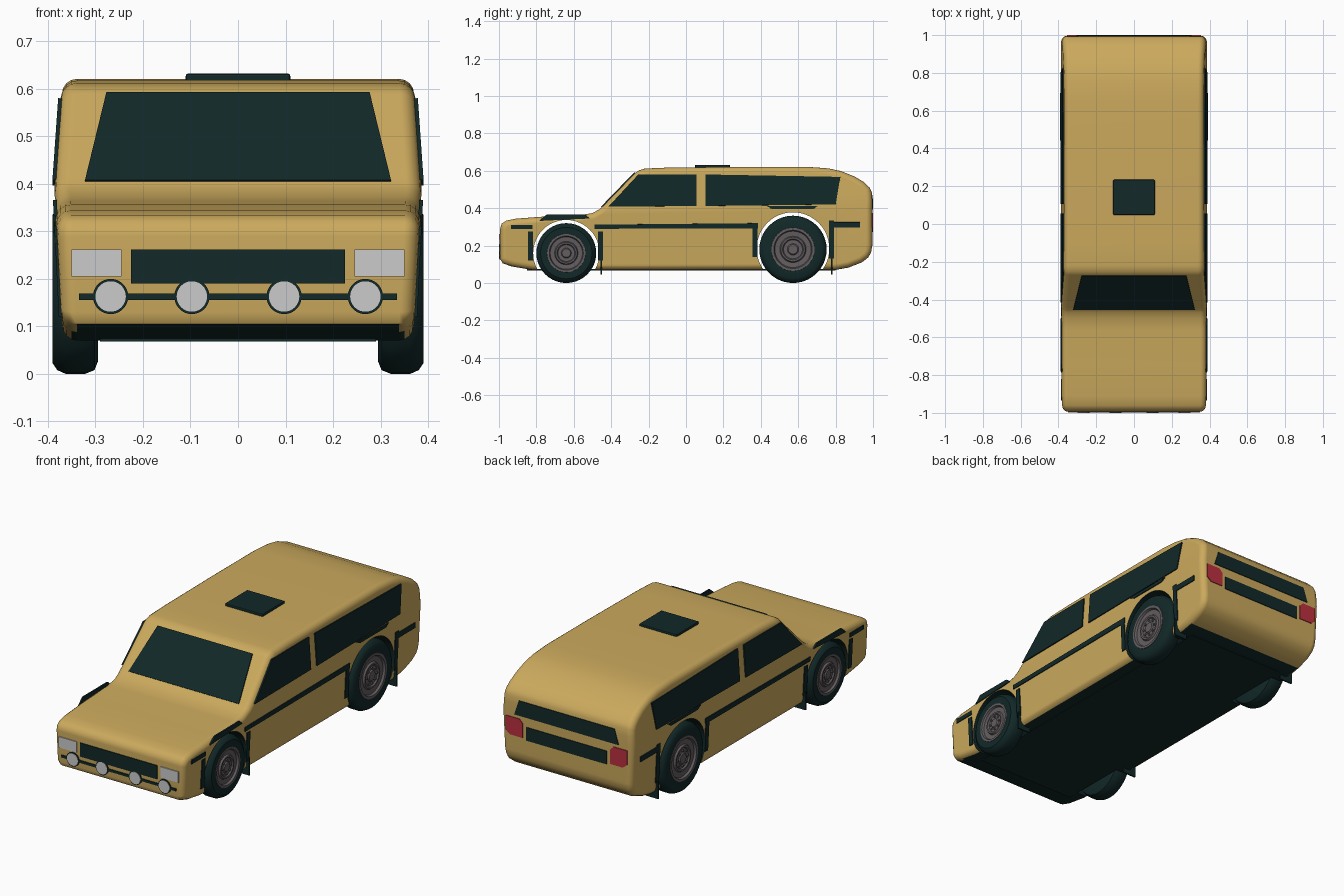
import bpy, bmesh, math
from mathutils import Vector, Matrix

if "Cube" in bpy.data.objects:
    bpy.data.objects.remove(bpy.data.objects["Cube"])


def material(name, rgb):
    m = bpy.data.materials.new(name)
    m.use_nodes = True
    m.diffuse_color = (*rgb, 1)
    m.node_tree.nodes["Principled BSDF"].inputs["Base Color"].default_value = (*rgb, 1)
    return m


PAINT = material("sand_paint", (0.6, 0.4, 0.11))
DARK = material("dark_green_black", (0.006, 0.021, 0.021))
GREY = material("wheel_grey", (0.125, 0.11, 0.115))
WHITE = material("lamp_white", (0.6, 0.6, 0.6))
RED = material("tail_red", (0.5, 0.03, 0.05))


def finish(name, bm, *mats, smooth=None):
    bmesh.ops.recalc_face_normals(bm, faces=bm.faces)
    me = bpy.data.meshes.new(name)
    bm.to_mesh(me)
    bm.free()
    ob = bpy.data.objects.new(name, me)
    bpy.context.collection.objects.link(ob)
    for m in mats:
        me.materials.append(m)
    if smooth:
        shade(ob, smooth)
    return ob


def shade(ob, degrees):
    bpy.ops.object.select_all(action="DESELECT")
    ob.select_set(True)
    bpy.context.view_layer.objects.active = ob
    bpy.ops.object.shade_smooth_by_angle(angle=math.radians(degrees))


def plate(name, pts, mat, thick=0.008):
    """Thin flat panel centred on a polygon."""
    bm = bmesh.new()
    pts = [Vector(p) for p in pts]
    n = (pts[1] - pts[0]).cross(pts[2] - pts[0]).normalized() * thick / 2
    a = [bm.verts.new(p - n) for p in pts]
    b = [bm.verts.new(p + n) for p in pts]
    bm.faces.new(a)
    bm.faces.new(b)
    for i in range(len(pts)):
        j = (i + 1) % len(pts)
        bm.faces.new((a[i], a[j], b[j], b[i]))
    return finish(name, bm, mat)


def cylinder(bm, radius, depth, centre, axis):
    rot = Matrix.Rotation(math.pi / 2, 4, axis)
    bmesh.ops.create_cone(bm, cap_ends=True, segments=48, radius1=radius, radius2=radius,
                          depth=depth, matrix=Matrix.Translation(centre) @ rot)


def box(name, lo, hi, mat):
    bm = bmesh.new()
    lo, hi = Vector(lo), Vector(hi)
    m = Matrix.Translation((lo + hi) / 2) @ Matrix.Diagonal((*(hi - lo), 1))
    bmesh.ops.create_cube(bm, size=1, matrix=m)
    return finish(name, bm, mat)


def half_width(z):
    return 0.386 - (z - 0.4) * 0.07 if z > 0.4 else 0.386 - (0.4 - z) * 0.05


# wheel name: (y, tyre radius, arch radius, arch centre height)
WHEELS = {"front": (-0.64, 0.16, 0.177, 0.16), "rear": (0.572, 0.18, 0.194, 0.184)}

# Body: side profile extruded across, narrowed towards the roof, rim rounded
profile = [(-.82, .07), (-.93, .088), (-.98, .105), (-.994, .13), (-.994, .29), (-.985, .318),
           (-.96, .334), (-.91, .344), (-.75, .356), (-.56, .364), (-.5, .374), (-.465, .393),
           (-.44, .415), (-.27, .59), (-.25, .603), (-.22, .612), (-.1, .617), (.3, .621),
           (.65, .621), (.76, .613), (.83, .598), (.9, .57), (.95, .54), (.982, .51),
           (.993, .485), (.996, .45), (.996, .2), (.99, .165), (.975, .137), (.94, .11),
           (.87, .083), (.8, .07)]
bm = bmesh.new()
face = bm.faces.new([bm.verts.new((-1, y, z)) for y, z in profile])
ext = bmesh.ops.extrude_face_region(bm, geom=[face])["geom"]
for v in ext:
    if isinstance(v, bmesh.types.BMVert):
        v.co.x = 1
bmesh.ops.recalc_face_normals(bm, faces=bm.faces)
bmesh.ops.bisect_plane(bm, geom=bm.verts[:] + bm.edges[:] + bm.faces[:],
                       plane_co=(0, 0, 0.4), plane_no=(0, 0, 1))
for v in bm.verts:
    v.co.x *= half_width(v.co.z)
rim = [e for e in bm.edges if e.verts[0].co.x * e.verts[1].co.x > 0
       and any(abs(f.normal.x) < 0.5 for f in e.link_faces)]
bmesh.ops.bevel(bm, geom=rim, offset=0.032, segments=4, profile=0.5,
                affect="EDGES", clamp_overlap=False)
body = finish("body", bm, PAINT, DARK)

# Wheel arches cut through the body
for end, (y, r, arch, cz) in WHEELS.items():
    bm = bmesh.new()
    cylinder(bm, arch, 2, (0, y, cz), "Y")
    cutter = finish(end + "_arch_cutter", bm, DARK)
    cutter.hide_render = True
    cutter.hide_set(True)
    mod = body.modifiers.new(end + "_arch", "BOOLEAN")
    mod.operation, mod.object, mod.solver = "DIFFERENCE", cutter, "EXACT"
    bpy.ops.object.select_all(action="DESELECT")
    bpy.context.view_layer.objects.active = body
    body.select_set(True)
    bpy.ops.object.modifier_apply(modifier=mod.name)
    bpy.data.objects.remove(cutter)

# Dark underside and arch linings
for p in body.data.polygons:
    lining = abs(p.normal.x) < 0.1 and any(
        math.hypot(p.center.y - y, p.center.z - cz) < arch + 0.004
        for y, r, arch, cz in WHEELS.values())
    p.material_index = 1 if lining or p.normal.z < -0.94 else 0
shade(body, 40)
body.modifiers.new("even_normals", "WEIGHTED_NORMAL").keep_sharp = True
box("floor_pan", (-0.29, -0.85, 0.068), (0.29, 0.8, 0.076), DARK)

# Side panels, given as (y, z) outlines
SIDE = {
    "front_side_window": [(-.415, .408), (-.255, .58), (.055, .58), (.055, .412)],
    "rear_side_window": [(.105, .412), (.105, .58), (.825, .567), (.8, .42)],
    "front_fender_trim": [(-.785, .332), (-.745, .366), (-.54, .366), (-.515, .345)],
    "rear_fender_trim": [(.43, .412), (.705, .412), (.68, .396), (.46, .396)],
    "door_strip": [(-.49, .29), (-.49, .312), (.385, .32), (.385, .292)],
    "nose_strip": [(-.935, .288), (-.935, .31), (-.82, .31), (-.82, .288)],
    "tail_strip": [(.765, .297), (.765, .325), (.93, .325), (.93, .297)],
}
for name, y, lo, hi in (("front_arch_lead", -.832, .12, .275), ("front_arch_trail", -.457, .12, .275),
                        ("rear_arch_lead", .368, .14, .292), ("rear_arch_trail", .778, .13, .335)):
    SIDE[name] = [(y - .013, lo), (y - .013, hi), (y + .013, hi), (y + .013, lo)]
for s, side in ((1, "left"), (-1, "right")):
    for name, pts in SIDE.items():
        plate(f"{side}_{name}", [(s * (half_width(z) + 0.001), y, z) for y, z in pts], DARK)
    # Mud flaps behind the wheels
    for end, y in (("front", -0.452), ("rear", 0.778)):
        box(f"{side}_{end}_mud_flap", (min(s * .31, s * .385), y - .004, .045),
            (max(s * .31, s * .385), y + .004, .14), DARK)


# Glass and panels facing forward or back, symmetric trapezoids
def trapezoid(name, y0, z0, w0, y1, z1, w1, mat):
    plate(name, [(-w0, y0, z0), (w0, y0, z0), (w1, y1, z1), (-w1, y1, z1)], mat)


trapezoid("windscreen", -0.452, 0.405, 0.322, -0.273, 0.59, 0.277, DARK)
trapezoid("grille", -0.995, 0.19, 0.225, -0.995, 0.262, 0.225, DARK)
trapezoid("lamp_bar", -0.995, 0.156, 0.335, -0.995, 0.169, 0.335, DARK)
trapezoid("rear_window", 0.996, 0.392, 0.305, 0.994, 0.47, 0.28, DARK)
trapezoid("rear_panel", 0.996, 0.272, 0.235, 0.996, 0.342, 0.235, DARK)

# Lights
for s, side in ((1, "left"), (-1, "right")):
    plate(side + "_headlamp", [(s * x, -.995, z) for x, z in
          ((.245, .205), (.35, .205), (.35, .262), (.245, .262))], WHITE)
    plate(side + "_tail_lamp", [(s * x, .996, z) for x, z in
          ((.255, .28), (.33, .28), (.355, .3), (.355, .375), (.275, .375), (.255, .355))], RED)
    for label, x in (("outer", 0.268), ("inner", 0.097)):
        for part, r, y, mat in (("ring", .037, -.994, DARK), ("lens", .032, -.996, WHITE)):
            bm = bmesh.new()
            cylinder(bm, r, 0.008, (s * x, y, 0.163), "X")
            finish(f"{side}_{label}_spot_{part}", bm, mat, smooth=40)

# Roof hatch
hatch = box("roof_hatch", (-0.11, 0.048, 0.61), (0.11, 0.235, 0.632), DARK)
bev = hatch.modifiers.new("soft_edges", "BEVEL")
bev.width, bev.segments = 0.005, 2


# Wheels turned from (radius, x) profiles
def lathe(bm, pts, s, y, cz):
    vs = [bm.verts.new((s * x, y, cz + r)) for r, x in pts]
    es = [bm.edges.new(p) for p in zip(vs, vs[1:])]
    bmesh.ops.spin(bm, geom=vs + es, cent=(0, y, cz), axis=(1, 0, 0),
                   angle=math.tau, steps=40)
    bmesh.ops.remove_doubles(bm, verts=bm.verts, dist=1e-5)


TYRE = [(.55, .372), (.63, .388), (.86, .39), (.95, .38), (1, .362), (1, .322),
        (.95, .302), (.84, .295), (.3, .295), (0, .295)]
HUB = [(0, .385), (.14, .385), (.17, .379), (.28, .379), (.31, .386), (.36, .386),
       (.39, .377), (.54, .379), (.57, .39), (.64, .39), (.65, .384)]
for s, side in ((1, "left"), (-1, "right")):
    for end, (y, R, arch, cz) in WHEELS.items():
        bm = bmesh.new()
        lathe(bm, [(r * R, x) for r, x in TYRE], s, y, R)
        finish(f"{side}_{end}_tyre", bm, DARK, smooth=35)
        bm = bmesh.new()
        lathe(bm, [(r * R, x) for r, x in HUB], s, y, R)
        for i in range(8):
            a = i * math.tau / 8
            cylinder(bm, R * 0.03, 0.008, (s * .381, y + R * .225 * math.cos(a),
                                           R + R * .225 * math.sin(a)), "Y")
        finish(f"{side}_{end}_hub", bm, GREY, smooth=35)
